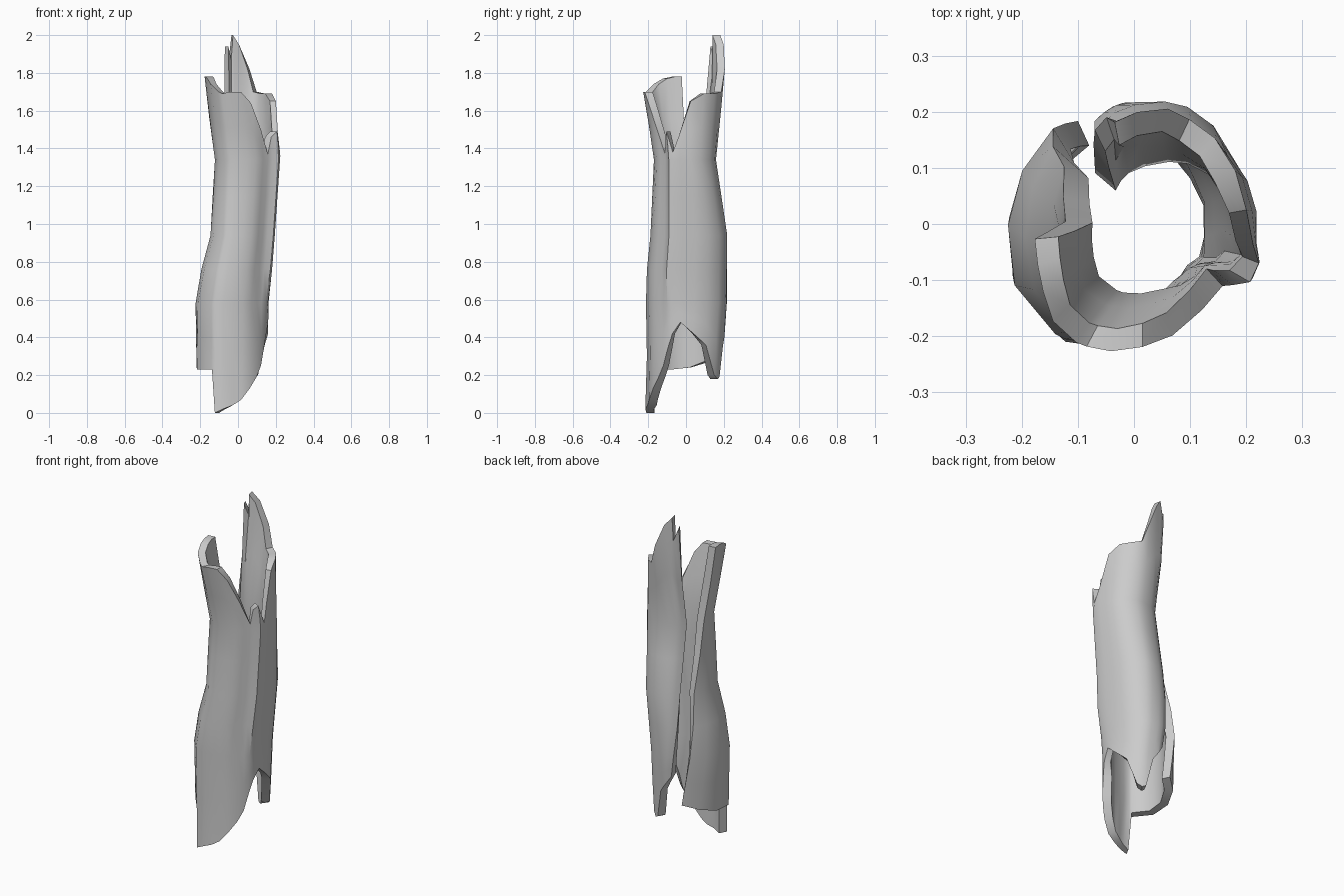
import bpy, bmesh
from math import cos, sin, radians

# Cross-section rings: z, centre x, centre y, radius x, radius y, back split edge angle, left split edge angle
RINGS = [
    (0.00, -0.03, -0.01, 0.17, 0.195, 86, -248),
    (0.25, -0.022, 0.00, 0.182, 0.195, 86, -248),
    (0.58, -0.022, 0.008, 0.186, 0.208, 101, -230),
    (0.76, 0.00, 0.01, 0.180, 0.205, 115, -218),
    (0.94, 0.028, 0.018, 0.165, 0.195, 130, -205),
    (1.36, 0.052, -0.005, 0.17, 0.155, 140, -182),
    (1.70, 0.015, -0.01, 0.185, 0.205, 120, -176),
    (1.90, 0.01, 0.0, 0.19, 0.21, 116, -172),
    (2.00, 0.00, 0.0, 0.18, 0.185, 116, -172),
]
# Wall columns around the trunk: angle, bottom height, top height, bulge factor
COLS = [
    (140, .46, 1.94, .93), (130, .43, 1.87, .97), (120, .40, 2.0, 1), (105, .36, 1.95, 1.01),
    (85, .19, 1.82, 1.04), (70, .18, 1.70, 1.06), (50, .20, 1.69, 1.06), (30, .36, 1.69, 1.03),
    (10, .42, 1.65, 1), (-10, .48, 1.47, 1.0), (-22, .42, 1.38, 1.09), (-30, .34, 1.49, 1.11),
    (-38, .25, 1.46, .98), (-47, .19, 1.37, .92), (-60, .13, 1.50, .96), (-75, .07, 1.64, 1),
    (-90, .04, 1.70, 1.02), (-106, .02, 1.70, 1.10), (-118, 0, 1.69, 1.16), (-123, .23, 1.70, 1.17),
    (-138, .23, 1.74, 1.17), (-152, .24, 1.77, 1.09), (-166, .27, 1.78, 1.04), (-180, .30, 1.78, 1.02),
]


def ring(z):
    for a, b in zip(RINGS, RINGS[1:]):
        if z <= b[0]:
            f = (z - a[0]) / (b[0] - a[0])
            return [p + (q - p) * f for p, q in zip(a, b)]
    return RINGS[-1]


def point(angle, z, bulge, inset):
    _, cx, cy, rx, ry, back, left = ring(z)
    fade = min(1, max(0, (z - .4) / .4)) if -100 < angle < 30 else 1
    k = 1 + (bulge - 1) * fade
    if abs(angle) < 25:                  # thinner wall above the side notch
        inset *= .75
    if angle > 45:                       # follow the wandering split
        angle = 45 + (angle - 45) * (back - 45) / 95
    elif angle < -123:
        angle = -123 + (angle + 123) * (left + 123) / -57
    a = radians(angle)
    return (cx + (rx * k - inset) * cos(a), cy + (ry * k - inset) * sin(a), z)


bm = bmesh.new()


# Outer and inner skins share one grid layout
def skin(thick, tip):
    grid = []
    for ang, b, t, k in COLS:
        zs = [b, (b + .58) / 2, .58, .76, .94, 1.15, 1.34, (1.34 + t) / 2, t]
        grid.append([bm.verts.new(point(ang, z, k, tip if i == 8 else thick))
                     for i, z in enumerate(zs)])
    return grid


outer, inner = skin(0, 0), skin(.048, .042)
n, m = len(COLS), 9
for g in (outer, inner):
    for i in range(n - 1):
        for j in range(m - 1):
            bm.faces.new((g[i][j], g[i + 1][j], g[i + 1][j + 1], g[i][j + 1]))

# Broken rim joining the two skins
rim = [(i, 0) for i in range(n)] + [(n - 1, j) for j in range(1, m)]
rim += [(i, m - 1) for i in range(n - 2, -1, -1)] + [(0, j) for j in range(m - 2, 0, -1)]
for (a, b), (c, d) in zip(rim, rim[1:] + rim[:1]):
    bm.faces.new((outer[a][b], outer[c][d], inner[c][d], inner[a][b]))
bmesh.ops.recalc_face_normals(bm, faces=bm.faces)

mesh = bpy.data.meshes.new("hollow_log")
bm.to_mesh(mesh)
bm.free()
log = bpy.data.objects.new("hollow_log", mesh)
bpy.context.collection.objects.link(log)
bpy.context.view_layer.objects.active = log
log.select_set(True)
bpy.ops.object.shade_smooth_by_angle(angle=radians(40))
